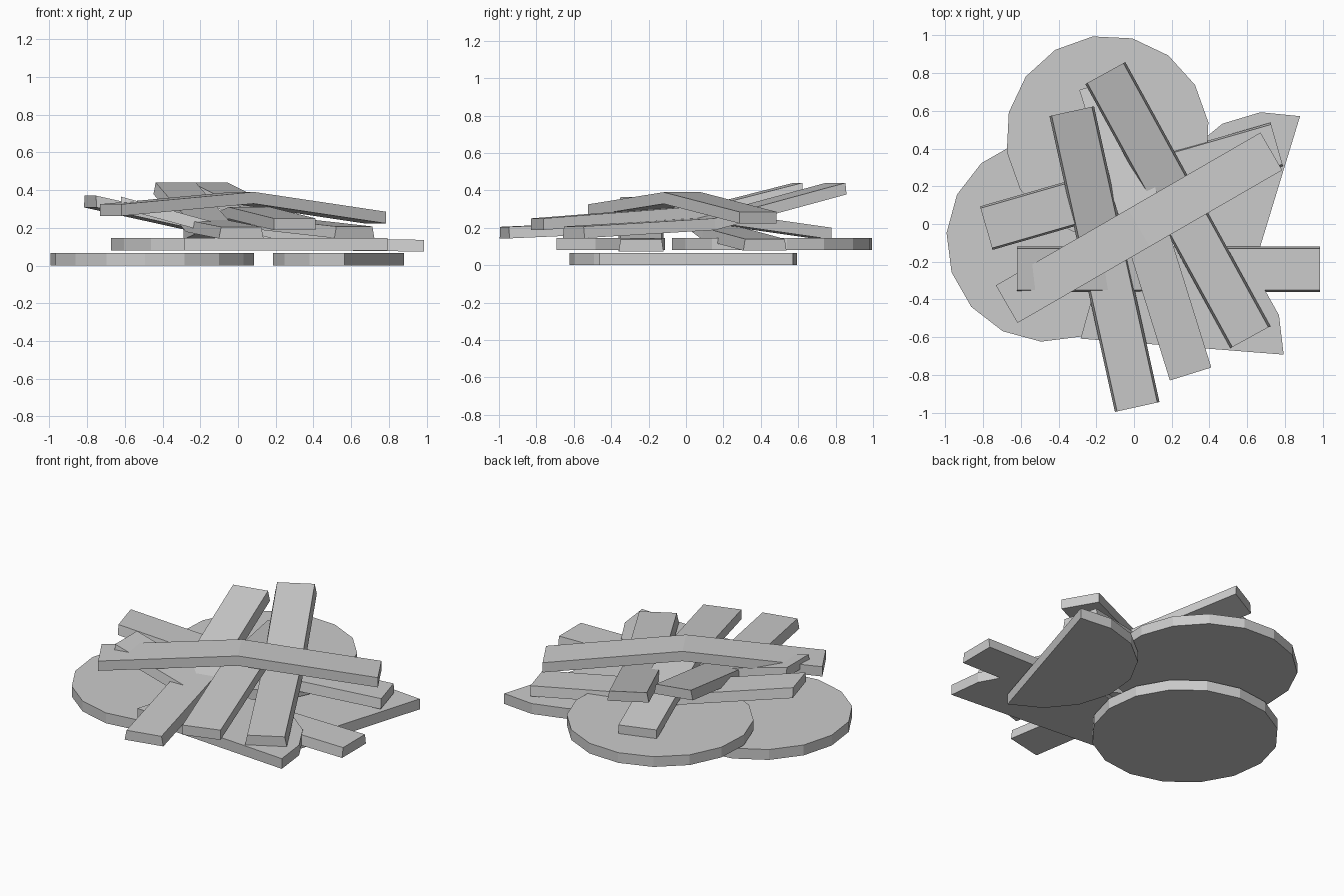
import bpy, bmesh
from math import cos, sin, radians
from mathutils import Vector

if "Cube" in bpy.data.objects:
    bpy.data.objects.remove(bpy.data.objects["Cube"])

R = 0.54


def make_object(name, bm):
    bmesh.ops.recalc_face_normals(bm, faces=bm.faces)
    me = bpy.data.meshes.new(name)
    bm.to_mesh(me)
    bm.free()
    ob = bpy.data.objects.new(name, me)
    bpy.context.collection.objects.link(ob)
    return ob


def slice_plate(name, cx, cy, z0, z1, start, half=False):
    """Flat 16-sided disc, or half of one, starting at an angle in degrees."""
    bm = bmesh.new()
    count = 9 if half else 16
    ring = []
    for i in range(count):
        a = radians(start + 22.5 * i)
        ring.append(bm.verts.new((cx + R * cos(a), cy + R * sin(a), z0)))
    base = bm.faces.new(ring)
    top = bmesh.ops.extrude_face_region(bm, geom=[base], use_keep_orig=True)
    verts = [g for g in top["geom"] if isinstance(g, bmesh.types.BMVert)]
    bmesh.ops.translate(bm, verts=verts, vec=(0, 0, z1 - z0))
    return make_object(name, bm)


def strip(name, start, end, mid_z, flare=0.0, width=0.23, thick=0.062):
    """Flat strip with one fold at its middle; z values are for the top face."""
    a, b = Vector(start), Vector(end)
    mid = (a + b) / 2
    mid.z = mid_z
    d = (b - a)
    side = Vector((-d.y, d.x, 0)).normalized()
    bm = bmesh.new()
    rings = []
    for p in (a, mid, b):
        t, u = side * (width - flare) / 2, side * (width + flare) / 2
        low = p - Vector((0, 0, thick))
        rings.append([bm.verts.new(v) for v in (p - t, p + t, low + u, low - u)])
    for r, s in zip(rings, rings[1:]):
        for i in range(4):
            j = (i + 1) % 4
            bm.faces.new((r[i], r[j], s[j], s[i]))
    bm.faces.new(rings[0])
    bm.faces.new(rings[-1])
    return make_object(name, bm)


# round and half-round slices in two layers
slice_plate("round_slice_low", -0.455, -0.085, 0.0, 0.066, -4)
slice_plate("half_slice_low", 0.7225, 0.055, 0.0, 0.066, 73, half=True)
slice_plate("round_slice_high", -0.14, 0.46, 0.08, 0.145, 8.4)
slice_plate("half_slice_high", 0.255, -0.65, 0.08, 0.145, -4.5, half=True)

# crossed strips, from the lowest to the highest
strip("strip_1", (-0.62, -0.24, 0.365), (0.985, -0.24, 0.136), 0.145, 0.01)
strip("strip_2", (-0.783, -0.022, 0.37), (0.757, 0.422, 0.14), 0.20, 0.01)
strip("strip_3", (-0.33, 0.598, 0.44), (0.017, -0.97, 0.205), 0.24, 0.012)
strip("strip_4", (-0.152, 0.80, 0.44), (0.617, -0.60, 0.207), 0.25, 0.012)
strip("strip_5", (-0.18, 0.745, 0.20), (0.30, -0.795, 0.25), 0.31)
strip("strip_top", (-0.675, -0.425, 0.325), (0.728, 0.385, 0.285), 0.39)
